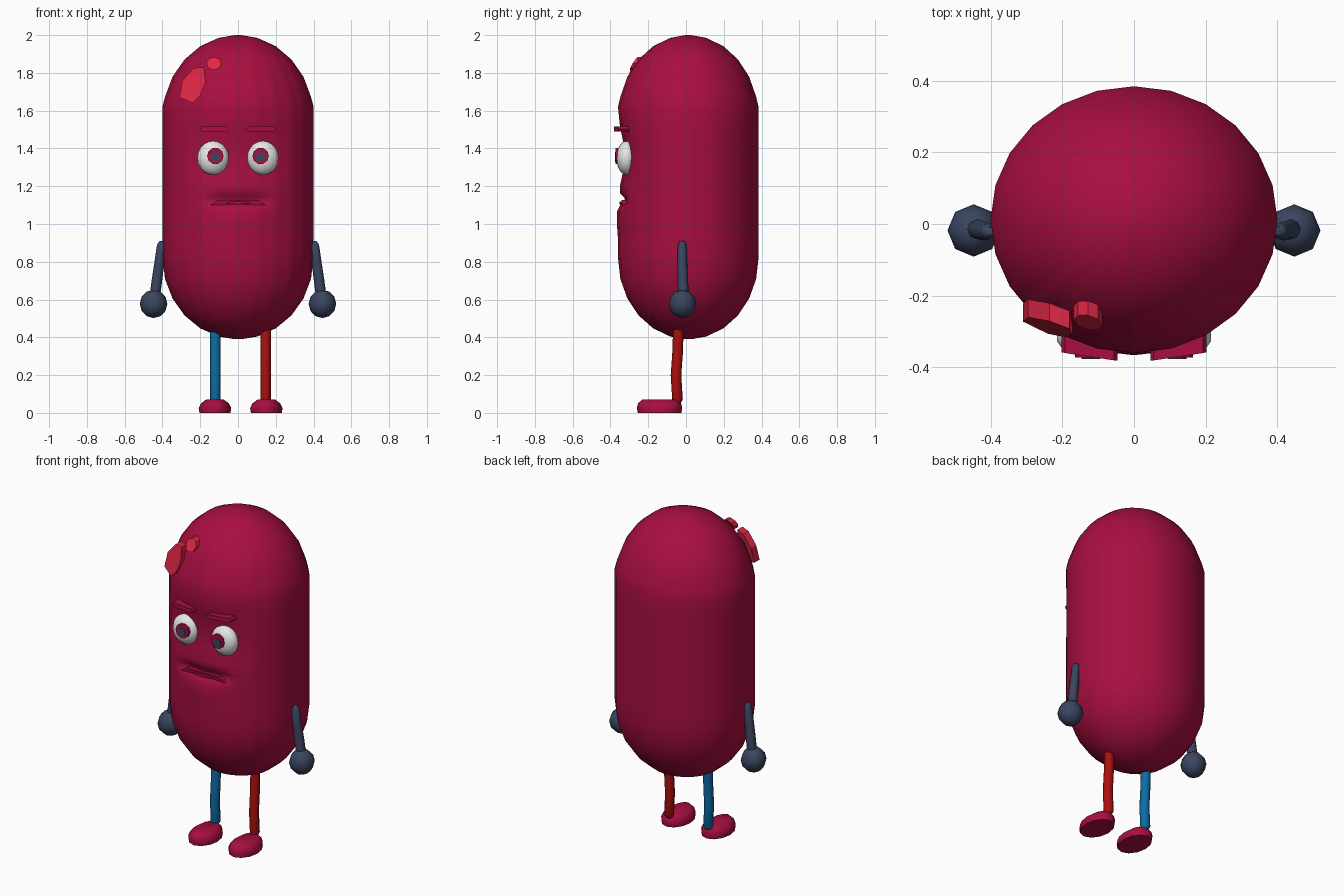
import bpy, bmesh, math
from mathutils import Vector

if "Cube" in bpy.data.objects:
    bpy.data.objects.remove(bpy.data.objects["Cube"])


def mat(name, rgb):
    m = bpy.data.materials.new(name)
    m.diffuse_color = (*rgb, 1)
    m.use_nodes = True
    m.node_tree.nodes["Principled BSDF"].inputs["Base Color"].default_value = m.diffuse_color
    return m


CRIMSON = mat("crimson", (0.39, 0.0045, 0.05))
SHINE = mat("light red", (0.74, 0.02, 0.06))
SLATE = mat("slate", (0.042, 0.06, 0.115))
BLUE = mat("blue", (0.004, 0.15, 0.38))
RED = mat("red", (0.42, 0.005, 0.005))
WHITE = mat("white", (0.85, 0.85, 0.85))


def finish(bm, name, material, angle=50):
    bmesh.ops.recalc_face_normals(bm, faces=bm.faces)
    me = bpy.data.meshes.new(name)
    bm.to_mesh(me)
    bm.free()
    ob = bpy.data.objects.new(name, me)
    bpy.context.collection.objects.link(ob)
    me.materials.append(material)
    bpy.ops.object.select_all(action='DESELECT')
    ob.select_set(True)
    bpy.context.view_layer.objects.active = ob
    bpy.ops.object.shade_smooth_by_angle(angle=math.radians(angle))
    return ob


def loft(name, rings, material, angle=50):
    """Skin a list of equal-length point rings and close both ends."""
    bm = bmesh.new()
    vs = [[bm.verts.new(p) for p in ring] for ring in rings]
    n = len(vs[0])
    for a, b in zip(vs, vs[1:]):
        for i in range(n):
            bm.faces.new((a[i], a[(i + 1) % n], b[(i + 1) % n], b[i]))
    for end in (vs[0], vs[-1]):
        bm.faces.new(end)
    return finish(bm, name, material, angle)


def prism(name, outline, y_of, depth, material):
    """Plate from an x-z outline, its front at y_of(x, z)."""
    front = [(x, y_of(x, z), z) for x, z in outline]
    back = [(x, y + depth, z) for x, y, z in front]
    return loft(name, [front, back], material, 30)


def oval(cx, cz, rx, rz, n=10):
    return [(cx + rx * math.cos(i * math.tau / n), cz + rz * math.sin(i * math.tau / n)) for i in range(n)]


def ball(name, centre, size, material, u=8, v=6):
    bm = bmesh.new()
    bmesh.ops.create_uvsphere(bm, u_segments=u, v_segments=v, radius=1)
    for p in bm.verts:
        p.co = Vector([c + s * k for c, s, k in zip(centre, size, p.co)])
    return finish(bm, name, material, 60)


def tube(name, path, material, n=8):
    """Near-vertical limb from (x, y, z, radius) stations."""
    rings = [[(x + r * math.cos(i * math.tau / n), y + r * math.sin(i * math.tau / n), z)
              for i in range(n)] for x, y, z, r in path]
    return loft(name, rings, material, 60)


# Body: capsule with finer columns on the front for the face
def unit_section():
    pts = []
    for i in range(24):
        a, b = (math.radians(15 * k - 90) for k in (i, i + 1))
        steps = 4 if i < 4 or i > 19 else 1
        for s in range(steps):
            t = s / steps
            pts.append((math.cos(a) * (1 - t) + math.cos(b) * t, math.sin(a) * (1 - t) + math.sin(b) * t))
    return pts


# Face relief along the height: (z, inward shift)
RELIEF = [(0.92, 0), (1.0, -0.006), (1.07, -0.004), (1.10, 0.012), (1.115, 0.038), (1.14, 0.034),
          (1.16, 0.012), (1.20, 0.010), (1.27, 0.025), (1.36, 0.032), (1.44, 0.026), (1.52, 0.010), (1.62, 0)]


def relief(x, z):
    for (z0, d0), (z1, d1) in zip(RELIEF, RELIEF[1:]):
        if z0 <= z <= z1:
            d = d0 + (d1 - d0) * (z - z0) / (z1 - z0)
            width = 0.16 if z < 1.2 else 0.24
            return d * math.exp(-(abs(x) / width) ** 4)
    return 0


caps = [3, 15, 30, 45, 60, 75]
levels = [(0.82 - 0.43 * math.cos(math.radians(a)), math.sin(math.radians(a))) for a in caps]
levels += [(0.82, 1)] + [(z, 1) for z, d in RELIEF]
levels += [(1.56 + 0.44 * math.cos(math.radians(a)), math.sin(math.radians(a))) for a in reversed(caps)]
section = unit_section()
body_rings = []
for z, s in levels:
    ring = []
    for u, v in section:
        x, y = 0.4 * s * u, 0.012 + 0.372 * s * v
        ring.append((x, y + (relief(x, z) if v < 0 else 0), z))
    body_rings.append(ring)
loft("body", body_rings, CRIMSON, 60)

# Shiny patches on the head
prism("large_highlight", [(-0.31, 1.67), (-0.295, 1.76), (-0.235, 1.825), (-0.18, 1.83),
                          (-0.172, 1.75), (-0.2, 1.68), (-0.24, 1.64)],
      lambda x, z: -0.262 - 0.4 * (x + 0.3) + 0.2 * (z - 1.74), 0.05, SHINE)
prism("small_highlight", oval(-0.128, 1.85, 0.04, 0.035, 8),
      lambda x, z: -0.275 - 0.2 * (x + 0.128) + 0.6 * (z - 1.85), 0.04, SHINE)

# Lower lip
prism("lip", [(-0.145, 1.10), (-0.11, 1.128), (0.11, 1.128), (0.145, 1.10)],
      lambda x, z: -0.347 + 0.5 * x * x, 0.04, CRIMSON)
prism("mouth_inner", oval(0, 1.112, 0.065, 0.008, 8), lambda x, z: -0.351, 0.02, CRIMSON)

for side, tag in ((-1, "left"), (1, "right")):
    # Eyes and brows
    ex = 0.132 * side
    ball(tag + "_eye", (ex, -0.315, 1.35), (0.085, 0.054, 0.09), WHITE, 14, 10)
    prism(tag + "_iris", oval(0.12 * side, 1.36, 0.044, 0.044), lambda x, z: -0.372, 0.02, CRIMSON)
    prism(tag + "_pupil", oval(0.121 * side, 1.355, 0.026, 0.026, 8), lambda x, z: -0.376, 0.02, SLATE)
    bx = 0.124 * side
    prism(tag + "_brow", [(bx + dx, 1.502 + dz) for dx, dz in
                          ((-0.078, 0), (-0.068, 0.013), (0.068, 0.013),
                           (0.078, 0), (0.068, -0.013), (-0.068, -0.013))],
          lambda x, z: -0.382 + 0.6 * x * x, 0.06, CRIMSON)
    # Arms and hands
    tube(tag + "_arm", [(side * x, y, z, r) for x, y, z, r in
                        ((0.404, -0.02, 0.91, 0.012), (0.406, -0.02, 0.89, 0.023),
                         (0.416, -0.02, 0.80, 0.026), (0.428, -0.017, 0.71, 0.028),
                         (0.44, -0.014, 0.62, 0.028))], SLATE)
    ball(tag + "_hand", (side * 0.447, -0.018, 0.577), (0.073, 0.073, 0.075), SLATE)
    # Legs
    lx, fx = (-0.12, -0.122) if side < 0 else (0.146, 0.15)
    tube(tag + "_leg", [(lx, -0.05, 0.05, 0.02), (lx, -0.045, 0.07, 0.028),
                        (lx, -0.053, 0.2, 0.028), (lx, -0.045, 0.31, 0.028),
                        (lx, -0.04, 0.45, 0.028)], BLUE if side < 0 else RED)
    # Feet
    loft(tag + "_foot", [[(fx + 0.086 * s * c, -0.14 + 0.12 * t * d, z)
                          for c, d in ((math.cos(k * math.tau / 12), math.sin(k * math.tau / 12))
                                       for k in range(12))]
                         for z, s, t in ((0, 0.95, 0.96), (0.025, 1, 1), (0.05, 0.86, 0.95), (0.07, 0.55, 0.78))],
         CRIMSON, 55)
